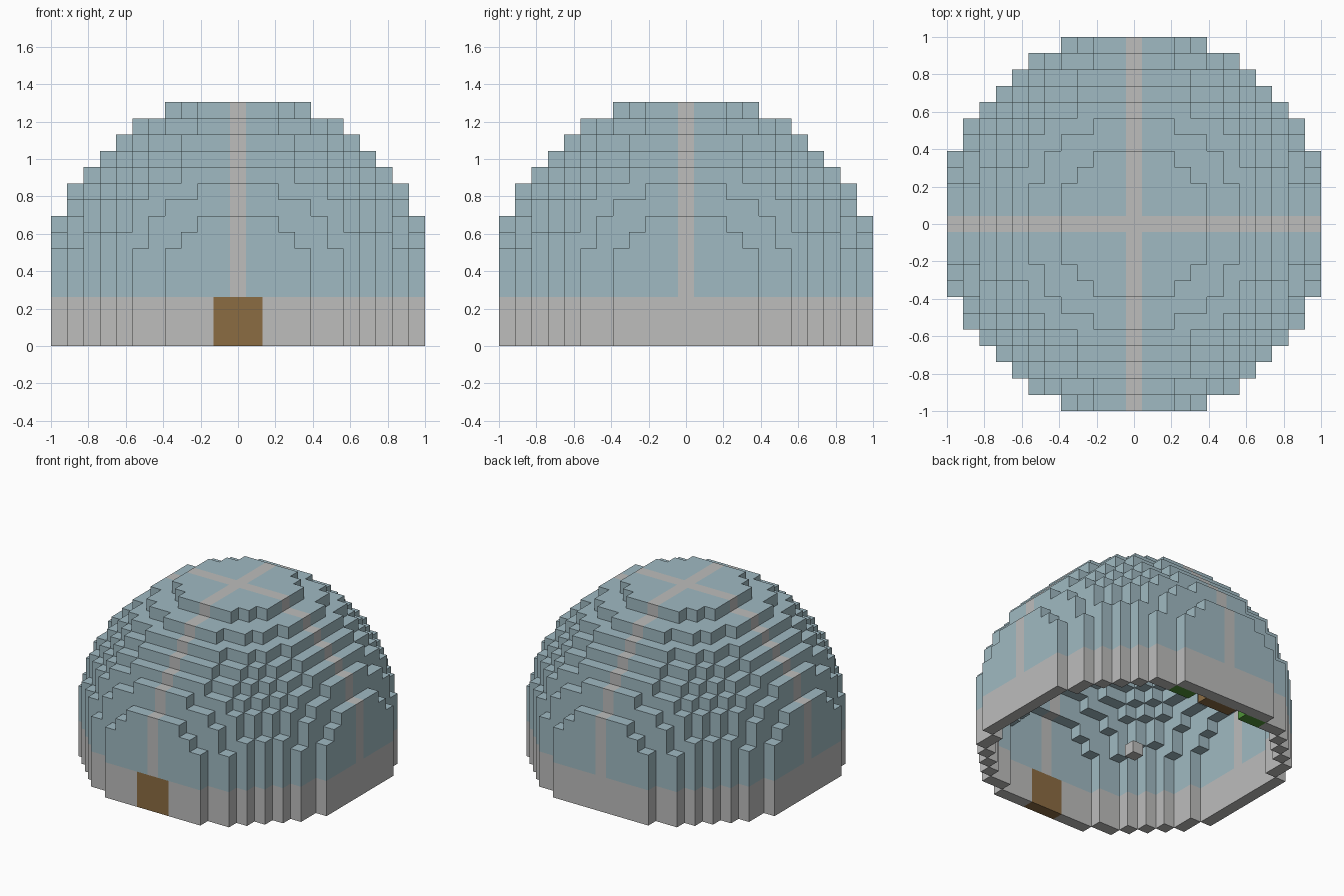
import bpy
import bmesh
from mathutils import Vector

cube = bpy.data.objects.get("Cube")
if cube:
    bpy.data.objects.remove(cube, do_unlink=True)

UNIT = 2 / 23          # block size
HALF = 11              # blocks from centre to wall
EQUATOR = 3            # layer where the dome starts curving in
TOP = 14
DIRS = [Vector(d) for d in ((1, 0, 0), (-1, 0, 0), (0, 1, 0),
                            (0, -1, 0), (0, 0, 1), (0, 0, -1))]


def material(name, rgb):
    mat = bpy.data.materials.new(name)
    mat.use_nodes = True
    mat.diffuse_color = (*rgb, 1)
    mat.node_tree.nodes["Principled BSDF"].inputs["Base Color"].default_value = (*rgb, 1)
    return mat


glass_blue = material("glass blue", (0.35, 0.49, 0.54))
stone_grey = material("stone grey", (0.51, 0.51, 0.505))
wood_brown = material("wood brown", (0.26, 0.15, 0.055))
leaf_green = material("leaf green", (0.08, 0.29, 0.04))


def inside(x, y, z):
    """Straight drum below the equator, half ball above it."""
    rise = max(0, z - EQUATOR)
    return x * x + y * y + rise * rise < 144


def is_shell(x, y, z):
    return inside(x, y, z) and not all(
        inside(x + int(d.x), y + int(d.y), z + int(d.z)) for d in DIRS)


def part_name(x, y, z):
    if y == -HALF and abs(x) <= 1 and z < 3:
        return "door"
    if z < 3:
        return "base_wall"
    if x == 0 or y == 0:
        return "frame_ribs"
    return "glass_dome"


def box(xs, ys, zs):
    return {(x, y, z) for x in xs for y in ys for z in zs}


# Sort the shell blocks into parts
span = range(-HALF, HALF + 1)
parts = {}
for cell in box(span, span, range(TOP + 1)):
    if is_shell(*cell):
        parts.setdefault(part_name(*cell), set()).add(cell)

# Furnishings: a block in the middle, a bench and two planters at the back
parts["centre_block"] = box([0], [0], [0])
parts["back_bench"] = box(range(-1, 2), [HALF - 1], [0])
parts["left_planter"] = box(range(3, 5), [HALF - 1], [0])
parts["right_planter"] = box(range(-4, -2), [HALF - 1], [0])

colours = {
    "door": wood_brown, "base_wall": stone_grey, "frame_ribs": stone_grey,
    "glass_dome": glass_blue, "centre_block": stone_grey,
    "back_bench": wood_brown, "left_planter": leaf_green,
    "right_planter": leaf_green,
}
filled = set().union(*parts.values())


def build(name, cells):
    """Make the exposed block faces of one part."""
    bm = bmesh.new()
    for cell in sorted(cells):
        centre = Vector(cell) + Vector((0, 0, 0.5))
        for d in DIRS:
            if tuple(int(v) for v in Vector(cell) + d) in filled:
                continue
            u = Vector((d.y, d.z, d.x)) / 2
            v = d.cross(u)
            mid = centre + d / 2
            corners = (mid - u - v, mid + u - v, mid + u + v, mid - u + v)
            bm.faces.new([bm.verts.new(c * UNIT) for c in corners])
    bmesh.ops.remove_doubles(bm, verts=bm.verts, dist=UNIT / 100)
    mesh = bpy.data.meshes.new(name)
    bm.to_mesh(mesh)
    bm.free()
    mesh.materials.append(colours[name])
    bpy.context.collection.objects.link(bpy.data.objects.new(name, mesh))


for name, cells in parts.items():
    build(name, cells)
